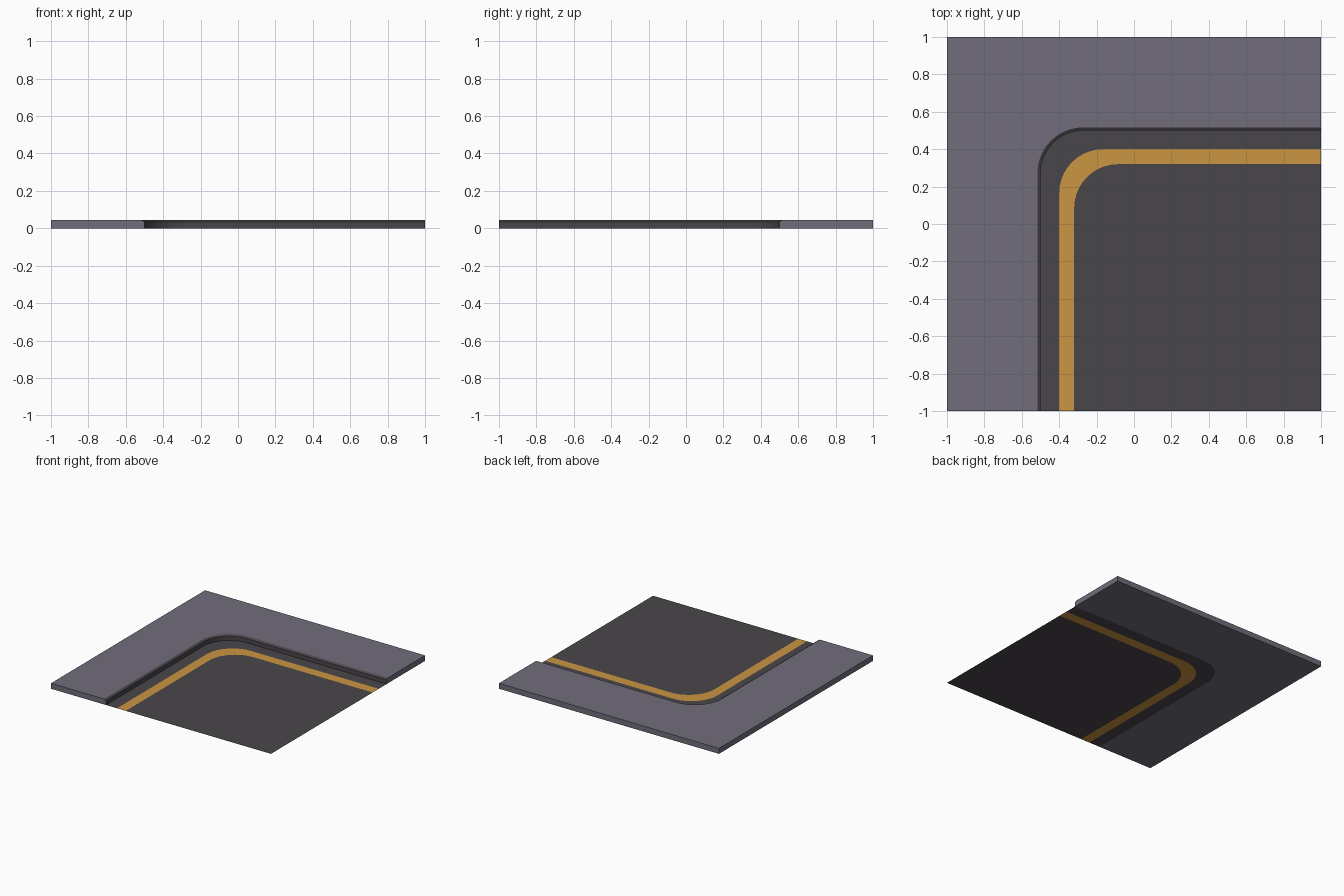
import bpy, bmesh, math

if "Cube" in bpy.data.objects:
    bpy.data.objects.remove(bpy.data.objects["Cube"])

H = 0.045       # pavement height
LIP = 0.035     # height where the kerb chamfer starts
SEG = 10        # segments in each rounded corner


def material(name, rgb):
    m = bpy.data.materials.new(name)
    m.diffuse_color = (*rgb, 1)
    m.use_nodes = True
    m.node_tree.nodes["Principled BSDF"].inputs["Base Color"].default_value = m.diffuse_color
    return m


pavement = material("pavement grey", (0.165, 0.152, 0.198))
asphalt = material("dark asphalt", (0.068, 0.061, 0.071))
amber = material("amber paint", (0.60, 0.30, 0.055))


def bend(d, r, z):
    """Path from the front edge, round the corner, to the right edge."""
    pts = [(-d, -1, z)]
    for i in range(SEG + 1):
        a = math.pi - i / SEG * math.pi / 2
        pts.append((-d + r + r * math.cos(a), d - r + r * math.sin(a), z))
    return pts + [(1, d, z)]


def strip(bm, a, b, mat):
    """Quads between two equally long rows of vertices."""
    faces = []
    for i in range(len(a) - 1):
        f = bm.faces.new((a[i], a[i + 1], b[i + 1], b[i]))
        f.material_index = mat
        faces.append(f)
    return faces


def finish(bm, name, mats):
    me = bpy.data.meshes.new(name)
    bm.to_mesh(me)
    bm.free()
    for m in mats:
        me.materials.append(m)
    ob = bpy.data.objects.new(name, me)
    bpy.context.collection.objects.link(ob)


def row(bm, pts):
    return [bm.verts.new(p) for p in pts]


# Raised pavement with a chamfered dark kerb on the road side
bm = bmesh.new()
base = row(bm, bend(0.50, 0.23, 0))
lip = row(bm, bend(0.50, 0.23, LIP))
top = row(bm, bend(0.517, 0.247, H))
corners = [(1, 1), (-1, 1), (-1, -1)]
out_low = row(bm, [(x, y, 0) for x, y in corners])
out_top = row(bm, [(x, y, H) for x, y in corners])
for f in strip(bm, base, lip, 1) + strip(bm, lip, top, 1):
    f.smooth = False
strip(bm, out_low, out_top, 0)                                 # outer walls
bm.faces.new(top + out_top)                                    # walking surface
bm.faces.new(base + out_low)                                   # underside
bm.faces.new((base[0], lip[0], top[0], out_top[2], out_low[2]))       # front end
bm.faces.new((base[-1], lip[-1], top[-1], out_top[0], out_low[0]))    # right end
bmesh.ops.recalc_face_normals(bm, faces=bm.faces)
finish(bm, "pavement", [pavement, asphalt])

# Flat road with the painted line as its own band of faces
bm = bmesh.new()
edge = row(bm, bend(0.50, 0.23, 0))
line_out = row(bm, bend(0.40, 0.235, 0))
line_in = row(bm, bend(0.32, 0.235, 0))
strip(bm, edge, line_out, 0)
strip(bm, line_out, line_in, 1)
bm.faces.new(line_in + [bm.verts.new((1, -1, 0))])
for f in bm.faces:
    f.normal_update()
    if f.normal.z < 0:
        f.normal_flip()
finish(bm, "road", [asphalt, amber])
